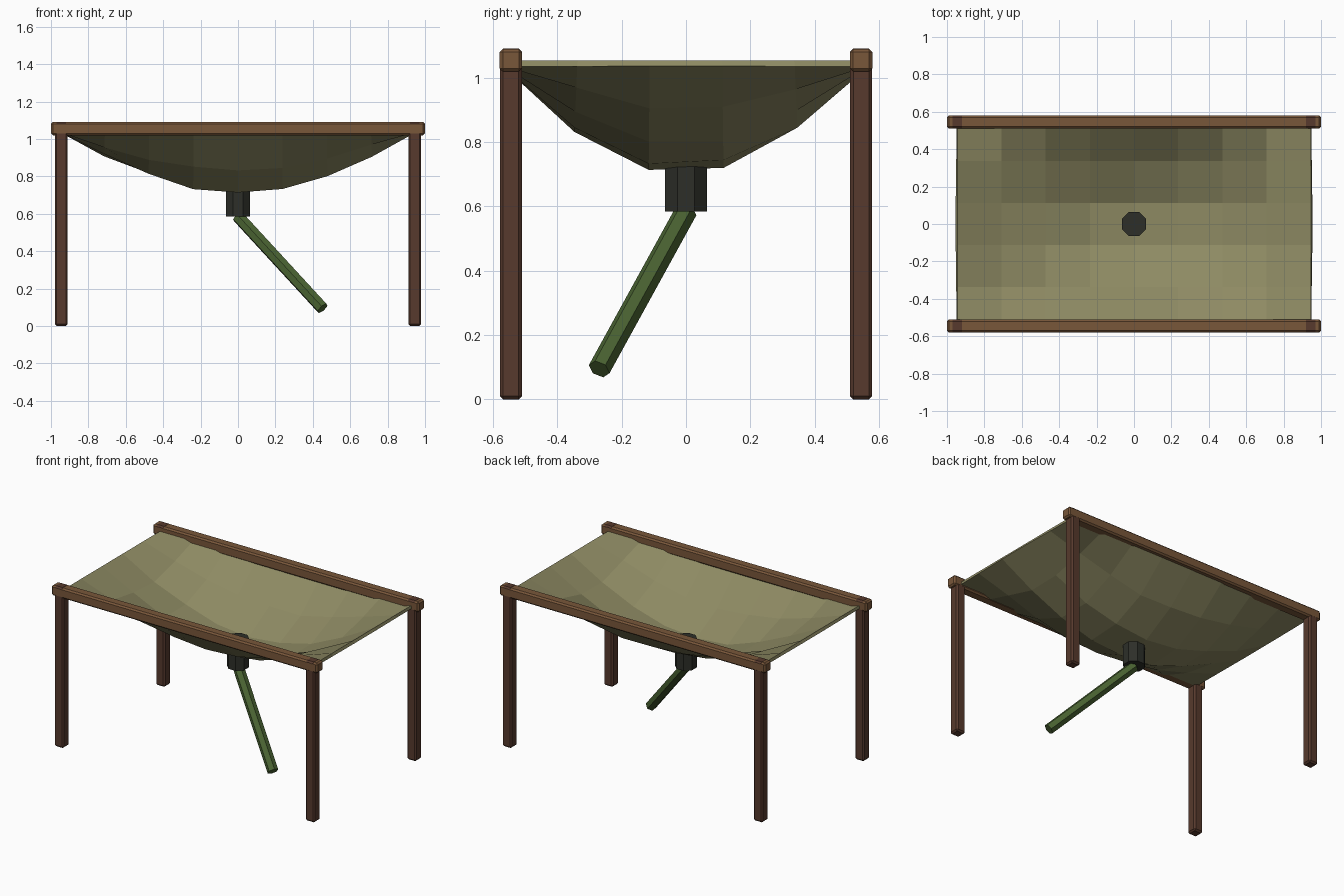
import bpy, bmesh, math, random
from mathutils import Vector

if "Cube" in bpy.data.objects:
    bpy.data.objects.remove(bpy.data.objects["Cube"])

random.seed(4)


def material(name, rgb):
    m = bpy.data.materials.new(name)
    m.diffuse_color = (*rgb, 1)
    m.use_nodes = True
    m.node_tree.nodes["Principled BSDF"].inputs["Base Color"].default_value = m.diffuse_color
    return m


DARK_WOOD = material("dark wood", (0.095, 0.042, 0.026))
LIGHT_WOOD = material("light wood", (0.19, 0.095, 0.042))
CANVAS = material("olive canvas", (0.27, 0.255, 0.125))
IRON = material("dark metal", (0.026, 0.028, 0.022))
GREEN = material("green hose", (0.068, 0.125, 0.032))


def finish(bm, name, mat):
    bmesh.ops.recalc_face_normals(bm, faces=bm.faces)
    me = bpy.data.meshes.new(name)
    bm.to_mesh(me)
    bm.free()
    me.materials.append(mat)
    ob = bpy.data.objects.new(name, me)
    bpy.context.collection.objects.link(ob)
    return ob


def beam(name, centre, size, mat):
    bm = bmesh.new()
    bmesh.ops.create_cube(bm, size=1)
    for v in bm.verts:
        v.co = Vector(c + s * p for c, s, p in zip(centre, size, v.co))
    ob = finish(bm, name, mat)
    bev = ob.modifiers.new("chamfer", "BEVEL")
    bev.width = 0.01
    bev.segments = 1
    return ob


def rod(name, start, end, radius, sides, mat, turn=0.0):
    start, end = Vector(start), Vector(end)
    axis = end - start
    bm = bmesh.new()
    bmesh.ops.create_cone(bm, cap_ends=True, segments=sides, radius1=radius,
                          radius2=radius, depth=axis.length)
    ob = finish(bm, name, mat)
    ob.location = (start + end) / 2
    q = Vector((0, 0, 1)).rotation_difference(axis.normalized())
    spin = Vector((0, 0, 1)), turn
    from mathutils import Quaternion
    ob.rotation_mode = "QUATERNION"
    ob.rotation_quaternion = q @ Quaternion(*spin)
    return ob


# Wooden frame: four posts running up through two long rails
for sy, side in ((-1, "front"), (1, "back")):
    beam(f"{side}_rail", (0, sy * 0.545, 1.055), (2.0, 0.07, 0.07), LIGHT_WOOD)
    for sx, end in ((-1, "left"), (1, "right")):
        beam(f"{side}_{end}_leg", (sx * 0.945, sy * 0.545, 0.5455),
             (0.069, 0.069, 1.091), DARK_WOOD)

# Sagging canvas sheet, slightly rumpled inside its border
HX, HY, SAG = 0.945, 0.56, 0.34
bm = bmesh.new()
bmesh.ops.create_grid(bm, x_segments=8, y_segments=5, size=1)
for v in bm.verts:
    u, w = v.co.x, v.co.y
    dip = SAG * math.cos(u * math.pi / 2) * math.cos(w * math.pi / 2)
    inside = abs(u) < 0.99 and abs(w) < 0.99
    rumple = random.uniform(-0.01, 0.012) if inside else 0
    v.co = (u * HX, w * HY, 1.055 - dip + rumple)
sheet = finish(bm, "canvas_sheet", CANVAS)
if sheet.data.polygons[0].normal.z < 0:
    sheet.data.flip_normals()
thick = sheet.modifiers.new("thickness", "SOLIDIFY")
thick.thickness = 0.02
thick.offset = -1

# Drain collar through the lowest point, and the hose hanging from it
rod("drain_collar", (0, 0, 0.585), (0, 0, 0.78), 0.07, 8, IRON, math.pi / 8)
rod("drain_hose", (0, 0, 0.585), (0.452, -0.27, 0.094), 0.035, 6, GREEN)
